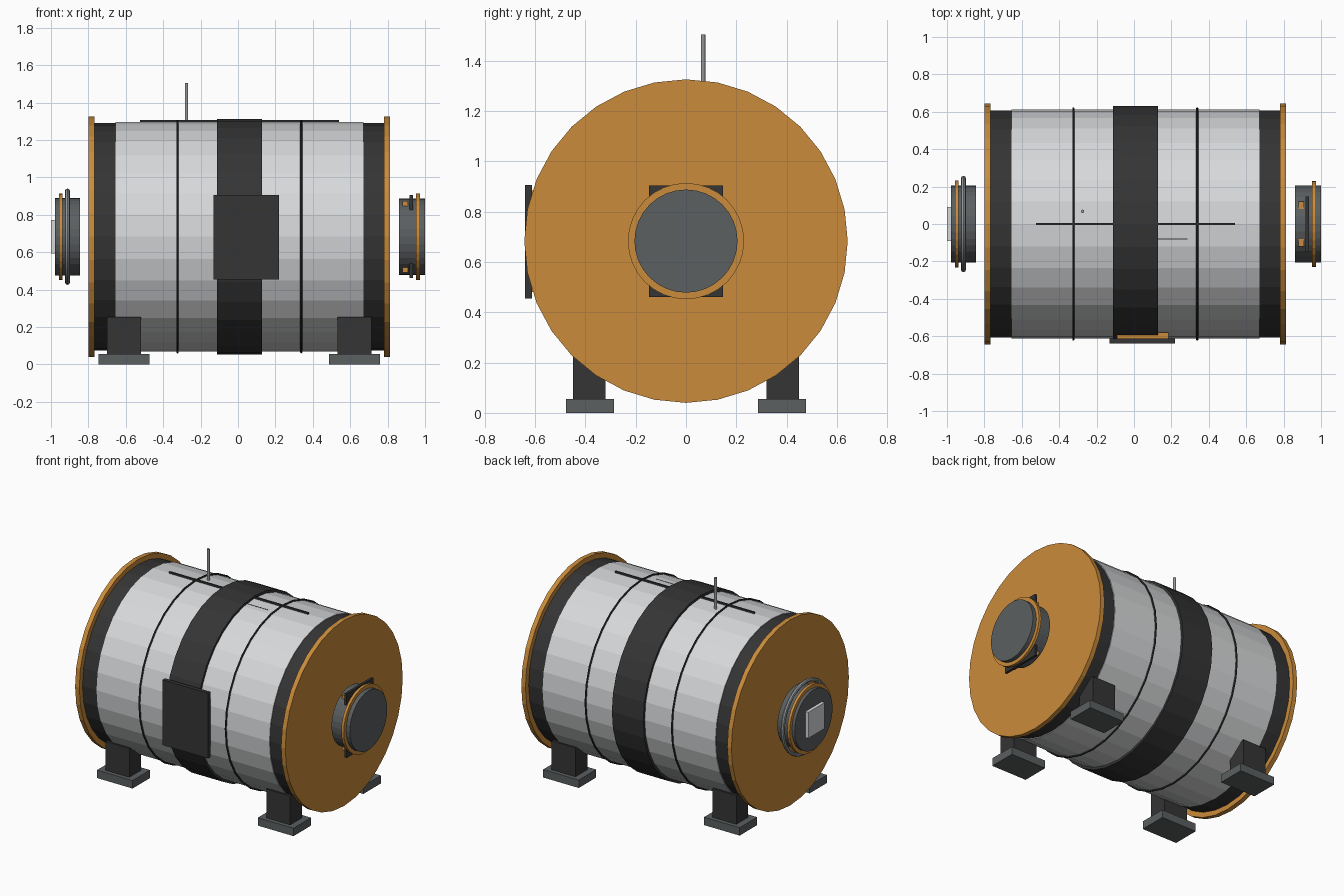
import bpy
from math import pi

if "Cube" in bpy.data.objects:
    bpy.data.objects.remove(bpy.data.objects["Cube"], do_unlink=True)

AXIS_Z = 0.683   # height of the tank axis
MID = 0.007      # middle of the tank along x


def material(name, r, g, b):
    m = bpy.data.materials.new(name)
    m.use_nodes = True
    m.diffuse_color = (r, g, b, 1)
    m.node_tree.nodes["Principled BSDF"].inputs["Base Color"].default_value = (r, g, b, 1)
    return m


light = material("light_grey", 0.68, 0.69, 0.70)
dark = material("charcoal", 0.035, 0.035, 0.035)
slate = material("slate_grey", 0.105, 0.115, 0.12)
steel = material("mid_grey", 0.3, 0.31, 0.32)
orange = material("orange", 0.59, 0.26, 0.043)


def finish(name, mat):
    ob = bpy.context.object
    ob.name = name
    ob.data.materials.append(mat)
    return ob


def drum(name, x0, x1, radius, mat, sides=32):
    """Cylinder lying along x between x0 and x1."""
    bpy.ops.mesh.primitive_cylinder_add(vertices=sides, radius=radius, depth=x1 - x0,
                                        location=((x0 + x1) / 2, 0, AXIS_Z),
                                        rotation=(0, pi / 2, 0))
    return finish(name, mat)


def ring(name, x, radius, tube, mat):
    bpy.ops.mesh.primitive_torus_add(major_segments=32, minor_segments=8,
                                     major_radius=radius, minor_radius=tube,
                                     location=(x, 0, AXIS_Z), rotation=(0, pi / 2, 0))
    finish(name, mat)
    bpy.ops.object.shade_smooth_by_angle()


def box(name, xs, ys, zs, mat):
    """Box given by its lower and upper limit on each axis."""
    spans = (xs, ys, zs)
    bpy.ops.mesh.primitive_cube_add(size=1, location=[(a + b) / 2 for a, b in spans])
    ob = finish(name, mat)
    ob.scale = [b - a for a, b in spans]
    return ob


# Tank shell, collars, end caps and hoops
drum("tank_shell", -0.655, 0.67, 0.613, light)
for side, label in ((-1, "right"), (1, "left")):
    def span(a, b):
        return sorted((MID + side * a, MID + side * b))
    drum(label + "_collar", *span(0.65, 0.78), 0.608, dark)
    drum(label + "_end_cap", *span(0.773, 0.805), 0.643, orange)
    ring(label + "_hoop", MID + side * 0.331, 0.618, 0.006, dark)
    # Legs with foot pads, front and back
    for depth, place in ((-1, "front"), (1, "back")):
        leg = f"{place}_{label}_"
        box(leg + "leg", span(0.525, 0.708), sorted((depth * 0.32, depth * 0.45)),
            (0.05, 0.255), dark)
        box(leg + "foot_pad", span(0.48, 0.753), sorted((depth * 0.287, depth * 0.478)),
            (0, 0.055), slate)
drum("centre_band", -0.113, 0.127, 0.63, dark)

# Front panel with its backing plate
box("front_panel", (-0.13, 0.22), (-0.64, -0.613), (0.455, 0.907), dark)
box("panel_backing", (-0.09, 0.185), (-0.614, -0.58), (0.48, 0.885), orange)

# Top rail, seam strip and aerial
box("top_rail", (-0.525, 0.54), (-0.005, 0.005), (1.28, 1.308), dark)
box("seam_strip", (0.1, 0.285), (-0.082, -0.078), (1.27, 1.2895), dark)
bpy.ops.mesh.primitive_cylinder_add(vertices=12, radius=0.009, depth=0.23,
                                    location=(-0.275, 0.068, 1.39))
finish("aerial", steel)
bpy.ops.object.shade_smooth_by_angle()

# Port at the left end, with latch plate and clips
drum("left_port", 0.86, 1.0, 0.205, slate)
drum("left_port_ring", 0.953, 0.972, 0.231, orange)
box("latch_plate", (0.918, 0.935), (-0.147, 0.147), (AXIS_Z - 0.222, AXIS_Z + 0.222), dark)
for y in (-0.1, 0.1):
    for z in (-0.172, 0.172):
        box("port_clip", (0.88, 0.91), (y - 0.02, y + 0.02),
            (AXIS_Z + z - 0.02, AXIS_Z + z + 0.02), orange)

# Port at the right end, with grip ring and hatch plate
drum("right_port", -0.978, -0.845, 0.207, slate)
drum("right_port_ring", -0.957, -0.938, 0.232, orange)
ring("grip_ring", -0.912, 0.244, 0.0135, steel)
box("hatch_plate", (-1.0, -0.97), (-0.09, 0.09), (AXIS_Z - 0.09, AXIS_Z + 0.09), light)
